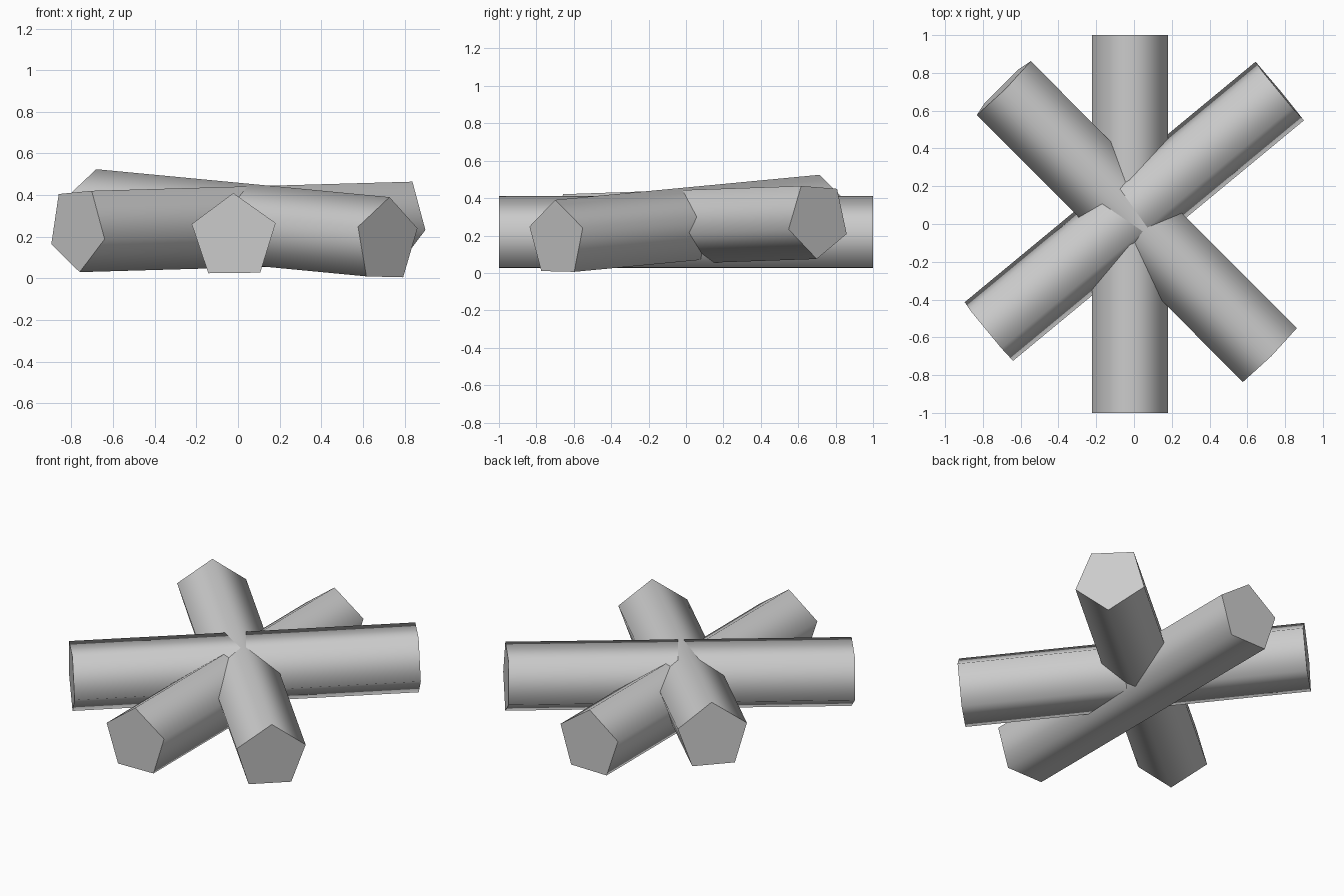
import bpy, bmesh
from math import radians, sin, cos
from mathutils import Vector

cube = bpy.data.objects.get("Cube")
if cube:
    bpy.data.objects.remove(cube, do_unlink=True)

grey = bpy.data.materials.new("light_grey")
grey.use_nodes = True
grey.diffuse_color = (0.6, 0.6, 0.6, 1)
grey.node_tree.nodes["Principled BSDF"].inputs["Base Color"].default_value = (0.6, 0.6, 0.6, 1)

RADIUS = 0.212
SIDES = 5


def beam(name, front, back, roll):
    """Five-sided bar between two points, rolled clockwise as seen from its front end."""
    front, back = Vector(front), Vector(back)
    axis = (back - front).normalized()
    side = axis.cross(Vector((0, 0, 1))).normalized()
    up = side.cross(axis)
    bm = bmesh.new()
    rings = []
    for end in (front, back):
        angles = [radians(roll + 360 * k / SIDES) for k in range(SIDES)]
        rings.append([bm.verts.new(end + RADIUS * (cos(a) * up + sin(a) * side)) for a in angles])
        bm.faces.new(rings[-1])
    for k in range(SIDES):
        n = (k + 1) % SIDES
        bm.faces.new((rings[0][k], rings[0][n], rings[1][n], rings[1][k]))
    bmesh.ops.recalc_face_normals(bm, faces=bm.faces)
    mesh = bpy.data.meshes.new(name)
    bm.to_mesh(mesh)
    bm.free()
    mesh.materials.append(grey)
    obj = bpy.data.objects.new(name, mesh)
    bpy.context.collection.objects.link(obj)
    # Rounded shading along the bar, crisp flat ends
    bpy.ops.object.select_all(action="DESELECT")
    obj.select_set(True)
    bpy.context.view_layer.objects.active = obj
    bpy.ops.object.shade_smooth_by_angle(angle=radians(80))


# Three crossing logs
beam("straight_log", (-0.02, -1, 0.198), (-0.02, 1, 0.198), -0.7)
beam("tilted_log", (0.715, -0.692, 0.179), (-0.693, 0.722, 0.313), 1)
beam("upper_log", (-0.772, -0.567, 0.242), (0.768, 0.706, 0.286), 176.5)
